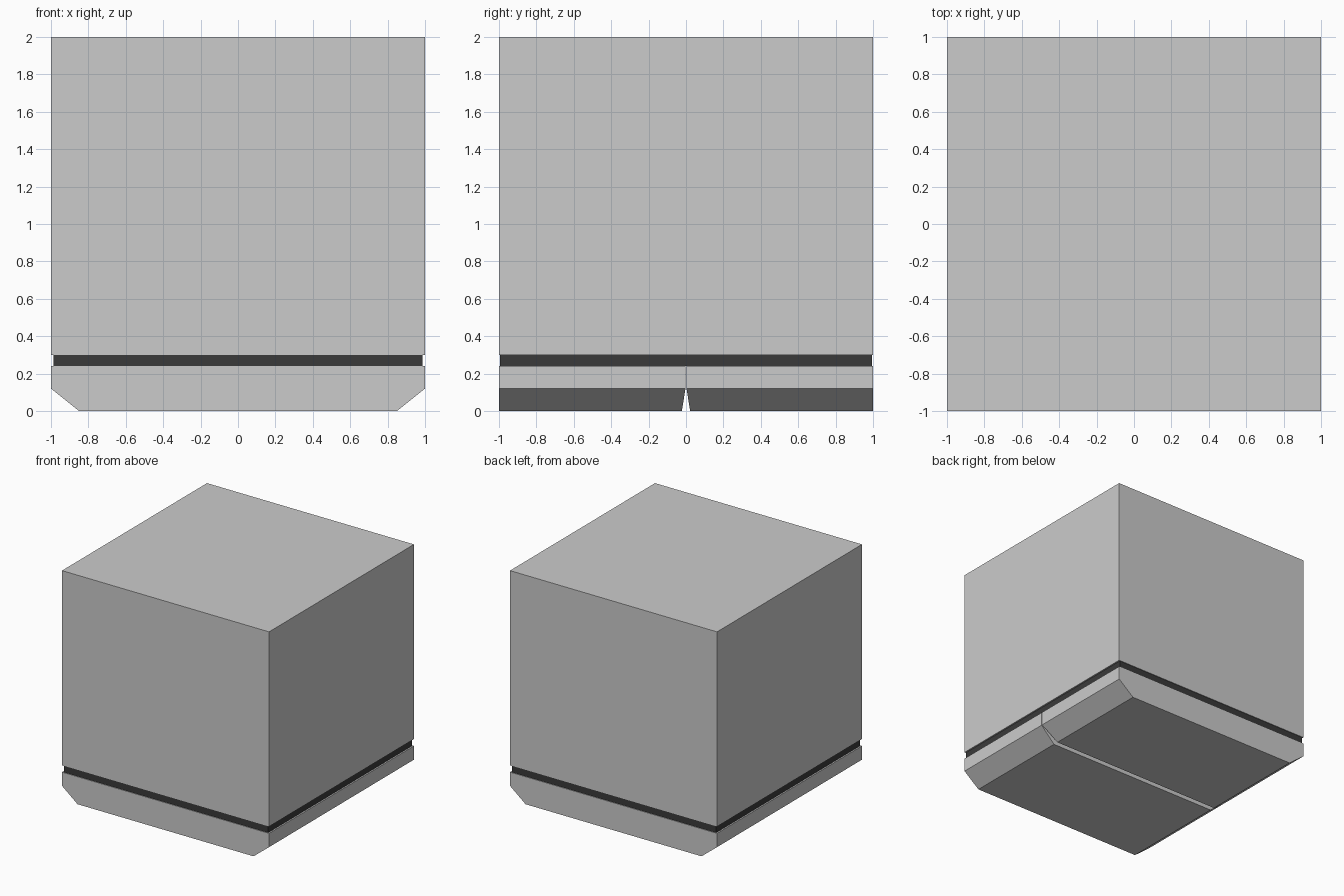
import bpy

if "Cube" in bpy.data.objects:
    bpy.data.objects.remove(bpy.data.objects["Cube"])


def make_material(name, value):
    mat = bpy.data.materials.new(name)
    mat.diffuse_color = (value, value, value, 1.0)
    mat.use_nodes = True
    mat.node_tree.nodes["Principled BSDF"].inputs["Base Color"].default_value = mat.diffuse_color
    return mat


light_grey = make_material("light grey", 0.6)
dark_grey = make_material("dark grey", 0.042)


def make_mesh(name, verts, faces, mat):
    mesh = bpy.data.meshes.new(name)
    mesh.from_pydata(verts, [], faces)
    mesh.materials.append(mat)
    obj = bpy.data.objects.new(name, mesh)
    bpy.context.collection.objects.link(obj)
    return obj


def box(name, half_x, half_y, z0, z1, mat):
    bpy.ops.mesh.primitive_cube_add(size=2, location=(0, 0, (z0 + z1) / 2))
    obj = bpy.context.object
    obj.name = name
    obj.scale = (half_x, half_y, (z1 - z0) / 2)
    bpy.ops.object.transform_apply(location=False, rotation=False, scale=True)
    obj.data.materials.append(mat)
    return obj


# Main block and the recessed dark band under it
box("main_block", 1.0, 1.0, 0.30, 2.0, light_grey)
box("recessed_band", 0.987, 0.994, 0.24, 0.30, dark_grey)


# Base halves: chamfered at both x ends, inner side splayed into a V groove
def base_half(name, side):
    # (x half-width, inner y, z) of each level
    levels = [(0.85, 0.022, 0.0), (1.0, 0.003, 0.12), (1.0, 0.003, 0.24)]
    verts = []
    for hx, inner, z in levels:
        loop = [(-hx, inner), (hx, inner), (hx, 1.0), (-hx, 1.0)]
        verts += [(x * side, y * side, z) for x, y in loop]
    faces = [(3, 2, 1, 0), (8, 9, 10, 11)]
    for base in (0, 4):
        for i in range(4):
            j = (i + 1) % 4
            faces.append((base + i, base + j, base + 4 + j, base + 4 + i))
    return make_mesh(name, verts, faces, light_grey)


base_half("base_half_back", 1)
base_half("base_half_front", -1)
